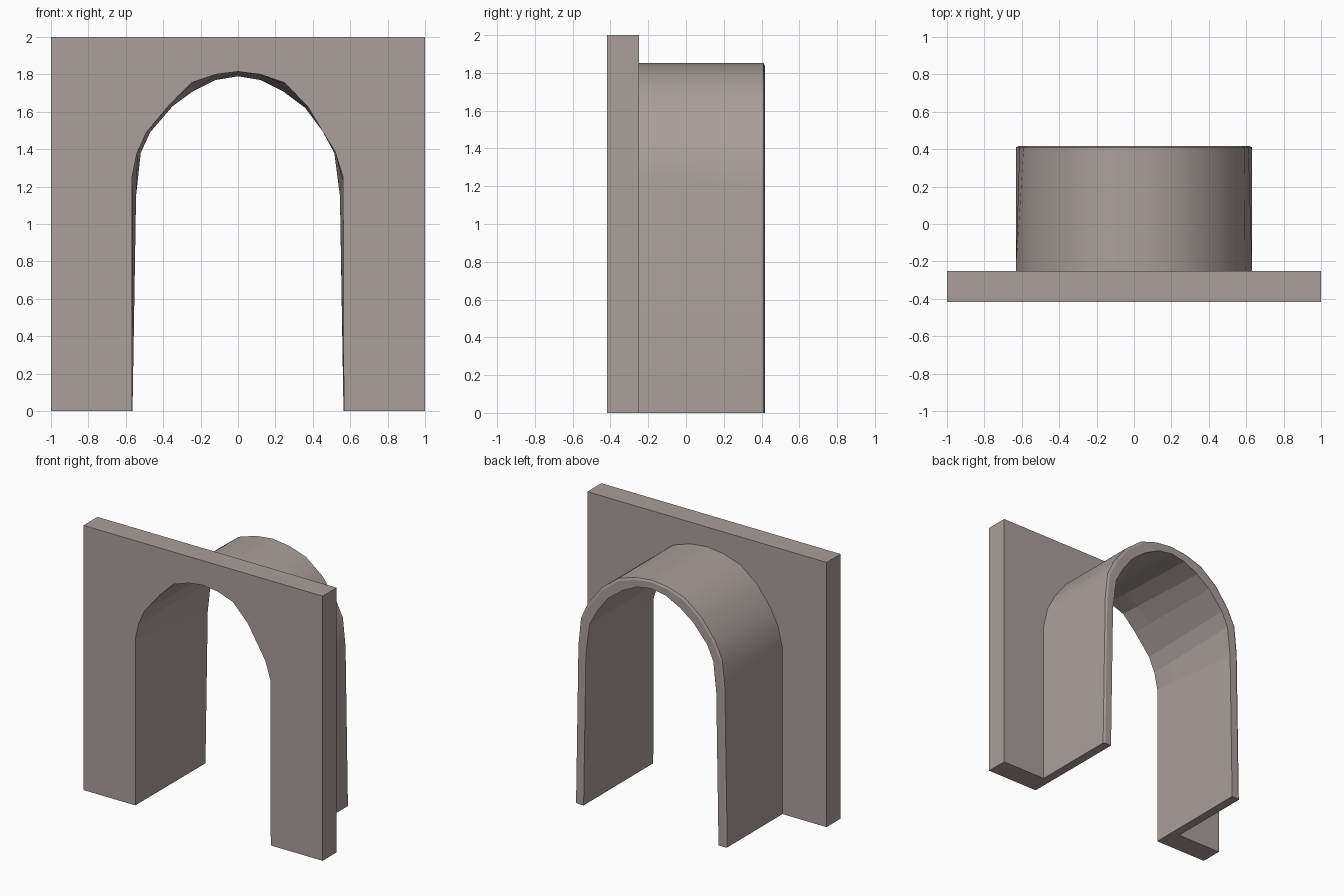
import bpy, bmesh, math

if "Cube" in bpy.data.objects:
    bpy.data.objects.remove(bpy.data.objects["Cube"])

FRONT, STEP, LIP, BACK = -0.417, -0.25, 0.41, 0.417

stone = bpy.data.materials.new("stone")
stone.diffuse_color = (0.405, 0.345, 0.33, 1)
stone.use_nodes = True
stone.node_tree.nodes["Principled BSDF"].inputs["Base Color"].default_value = stone.diffuse_color


def mirrored(half):
    """Half profile running from left foot to crown (x = 0), mirrored to the right foot."""
    return half + [(-x, z) for x, z in reversed(half[:-1])]


def blend(p, q, t):
    return [(a[0] + (b[0] - a[0]) * t, a[1] + (b[1] - a[1]) * t) for a, b in zip(p, q)]


# Outer shell profiles: straight at the wall, slightly leaning legs at the back
crown = [(-0.53, 1.535), (-0.42, 1.68), (-0.28, 1.79), (-0.14, 1.835), (0, 1.852)]
outer_front = mirrored([(-0.632, 0), (-0.632, 1.25), (-0.595, 1.41)] + crown)
outer_back = mirrored([(-0.632, 0), (-0.612, 1.2), (-0.59, 1.41)] + crown)

# Opening profiles: slightly irregular, hand-carved look
inner_front = [(-0.567, 0), (-0.567, 1.25), (-0.54, 1.38), (-0.49, 1.49),
               (-0.36, 1.645), (-0.25, 1.755), (-0.12, 1.80), (0, 1.815),
               (0.12, 1.80), (0.25, 1.755), (0.375, 1.625), (0.45, 1.5),
               (0.52, 1.385), (0.562, 1.25), (0.566, 0)]
inner_back = [(-0.564, 0), (-0.545, 1.15), (-0.52, 1.38), (-0.47, 1.49),
              (-0.35, 1.63), (-0.24, 1.71), (-0.12, 1.77), (0, 1.79),
              (0.12, 1.77), (0.24, 1.71), (0.36, 1.62), (0.45, 1.5),
              (0.515, 1.38), (0.545, 1.15), (0.564, 0)]
inner_step = blend(inner_front, inner_back, (STEP - FRONT) / (BACK - FRONT))
lip = blend(outer_back, inner_back, 0.22)


def row(bm, profile, y):
    return [bm.verts.new((x, y, z)) for x, z in profile]


def strip(bm, a, b, smooth=False):
    for i in range(len(a) - 1):
        bm.faces.new((a[i], a[i + 1], b[i + 1], b[i])).smooth = smooth


def finish(bm, name):
    bmesh.ops.recalc_face_normals(bm, faces=bm.faces[:])
    for e in bm.edges:
        e.smooth = e.calc_face_angle(math.pi) < math.radians(35)
    mesh = bpy.data.meshes.new(name)
    bm.to_mesh(mesh)
    bm.free()
    mesh.materials.append(stone)
    obj = bpy.data.objects.new(name, mesh)
    bpy.context.collection.objects.link(obj)
    return obj


# Front wall: square slab with the arched opening
slab = [(-1, 0), (-1, 2), (1, 2), (1, 0)]
bm = bmesh.new()
sf, sb = row(bm, slab, FRONT), row(bm, slab, STEP)
of, ob = row(bm, inner_front, FRONT), row(bm, inner_step, STEP)
strip(bm, sf, sb)
strip(bm, of, ob)
for s, o in ((sf, of), (sb, ob)):
    mid = len(o) // 2
    bm.faces.new([s[0], s[1]] + o[mid::-1])
    bm.faces.new([s[1], s[2], o[mid]])
    bm.faces.new([s[2], s[3]] + o[:mid - 1:-1])
for i in (0, -1):
    bm.faces.new((sf[i], sb[i], ob[i], of[i]))
finish(bm, "front_wall")

# Tunnel: thin arched shell with a softened back rim, open where it meets the wall
bm = bmesh.new()
o1, o2, o3 = row(bm, outer_front, STEP), row(bm, outer_back, LIP), row(bm, lip, BACK)
i1, i2 = row(bm, inner_step, STEP), row(bm, inner_back, BACK)
strip(bm, o1, o2, smooth=True)
strip(bm, o2, o3)
strip(bm, o3, i2)
strip(bm, i2, i1)
for i in (0, -1):
    bm.faces.new((o1[i], o2[i], o3[i], i2[i], i1[i]))
shell = finish(bm, "tunnel_shell")
